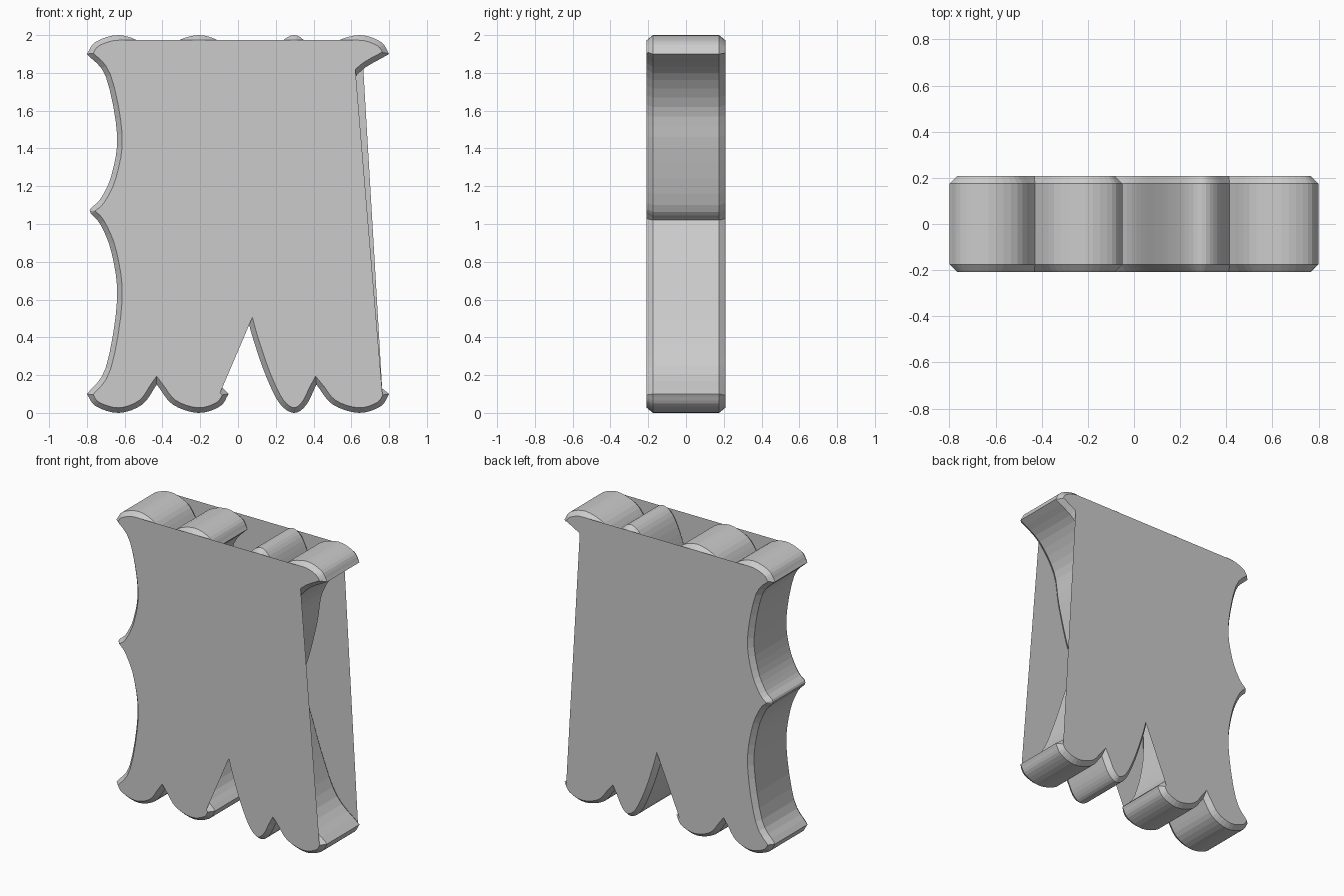
import bpy, bmesh
from mathutils import Vector

if "Cube" in bpy.data.objects:
    bpy.data.objects.remove(bpy.data.objects["Cube"])

STEPS = 4
HALF, FULL, INSET = 0.208, 0.175, 0.027   # cap depth, wall depth, bevel width


def lobe(tip, peak, cusp):
    """Rounded foot from its outer tip to the sharp cusp beside it."""
    return [(tip, .1), (tip + .28 * (peak - tip), .035), (peak, 0),
            (peak + .62 * (cusp - peak), .045), (cusp, .15)]


def flip(pts):
    """Mirror a run from bottom to top."""
    return [(x, 2 - z) for x, z in pts]


# Four feet, repeated upside down along the top
foot_a = lobe(-.80, -.63, -.43)
foot_b = lobe(-.05, -.21, -.43)
foot_d = lobe(.80, .64, .415)

# Inner walls, hidden partly by the flat faces
stem = [(-.22, .85), (-.22, .5), (-.15, .22), (-.05, .1)]
arm_left = [(-.22, 1.15), (-.08, 1.17), (.01, 1.3), (.09, 1.6), (.15, 1.8),
            (.22, 1.95), (.295, 2), (.36, 1.96), (.415, 1.85)]
arm_right = [(.80, 1.9), (.64, 1.80), (.52, 1.62), (.48, 1.4), (.40, 1.1), (.33, 1.02)]
leg_right = [(.33, 1.02), (.42, .8), (.52, .5), (.63, .25), (.80, .1)]
leg_left = [(.415, .15), (.36, .04), (.295, 0), (.22, .05), (.15, .19), (.09, .36),
            (.05, .5), (-.02, .78), (-.22, .85)]

# Scalloped left side: lower hollow, then its mirror about the point
scallop = [(-.80, .1), (-.70, .24), (-.64, .6), (-.67, .85), (-.73, 1.0), (-.785, 1.07)]
scallop += [(x, 1.07 + (1.07 - z) * .83 / .97) for x, z in scallop[-2::-1]]

# Smooth runs between sharp corners, clockwise from top left
RUNS = [flip(foot_a), flip(foot_b[::-1]), flip(stem[::-1]), arm_left, flip(foot_d[::-1]),
        arm_right, leg_right, foot_d, leg_left, stem, foot_b, foot_a[::-1], scallop]


def spline(pts):
    p = [Vector(q) for q in pts]
    p = [2 * p[0] - p[1]] + p + [2 * p[-1] - p[-2]]
    out = []
    for a, b, c, d in zip(p, p[1:], p[2:], p[3:]):
        for k in range(STEPS):
            t = k / STEPS
            out.append(0.5 * (2 * b + (c - a) * t + (2 * a - 5 * b + 4 * c - d) * t * t
                              + (3 * b - a - 3 * c + d) * t ** 3))
    return out                                # end point starts the next run


outline, run_of = [], []
for i, r in enumerate(RUNS):
    pts = spline(r)
    outline += pts
    run_of += [i] * len(pts)
n = len(outline)


def inset(i):
    d1 = (outline[i] - outline[i - 1]).normalized()
    d2 = (outline[(i + 1) % n] - outline[i]).normalized()
    n1, n2 = Vector((d1.y, -d1.x)), Vector((d2.y, -d2.x))
    m = (n1 + n2).normalized()
    return outline[i] + m * INSET / max(m.dot(n1), 0.6)


inner = [inset(i) for i in range(n)]


# The flat faces bridge over the top, right and bottom notches
def on_cap(i, back):
    r, x, z = run_of[i], outline[i].x, outline[i].y
    if r in (1, 2, 3, 6):
        return False
    if r == 0:
        return x < -.62
    if r == 4:
        return x > .63
    if r == 5:
        return z > (1.81 if back else 1.79)
    if r == 8:
        return z < .51
    if r == 9:
        return z < .13
    return True


bm = bmesh.new()
rings = [[bm.verts.new((p.x, y, p.y)) for p in src]
         for src, y in ((inner, -HALF), (outline, -FULL), (outline, FULL), (inner, HALF))]

# Bevelled walls
for a, b in zip(rings, rings[1:]):
    for i in range(n):
        j = (i + 1) % n
        bm.faces.new((a[i], a[j], b[j], b[i]))

# Front and back faces
bm.faces.new([rings[0][i] for i in reversed(range(n)) if on_cap(i, False)])
bm.faces.new([rings[3][i] for i in range(n) if on_cap(i, True)])

me = bpy.data.meshes.new("ornate_slab")
bm.to_mesh(me)
bm.free()
bpy.context.collection.objects.link(bpy.data.objects.new("ornate_slab", me))
